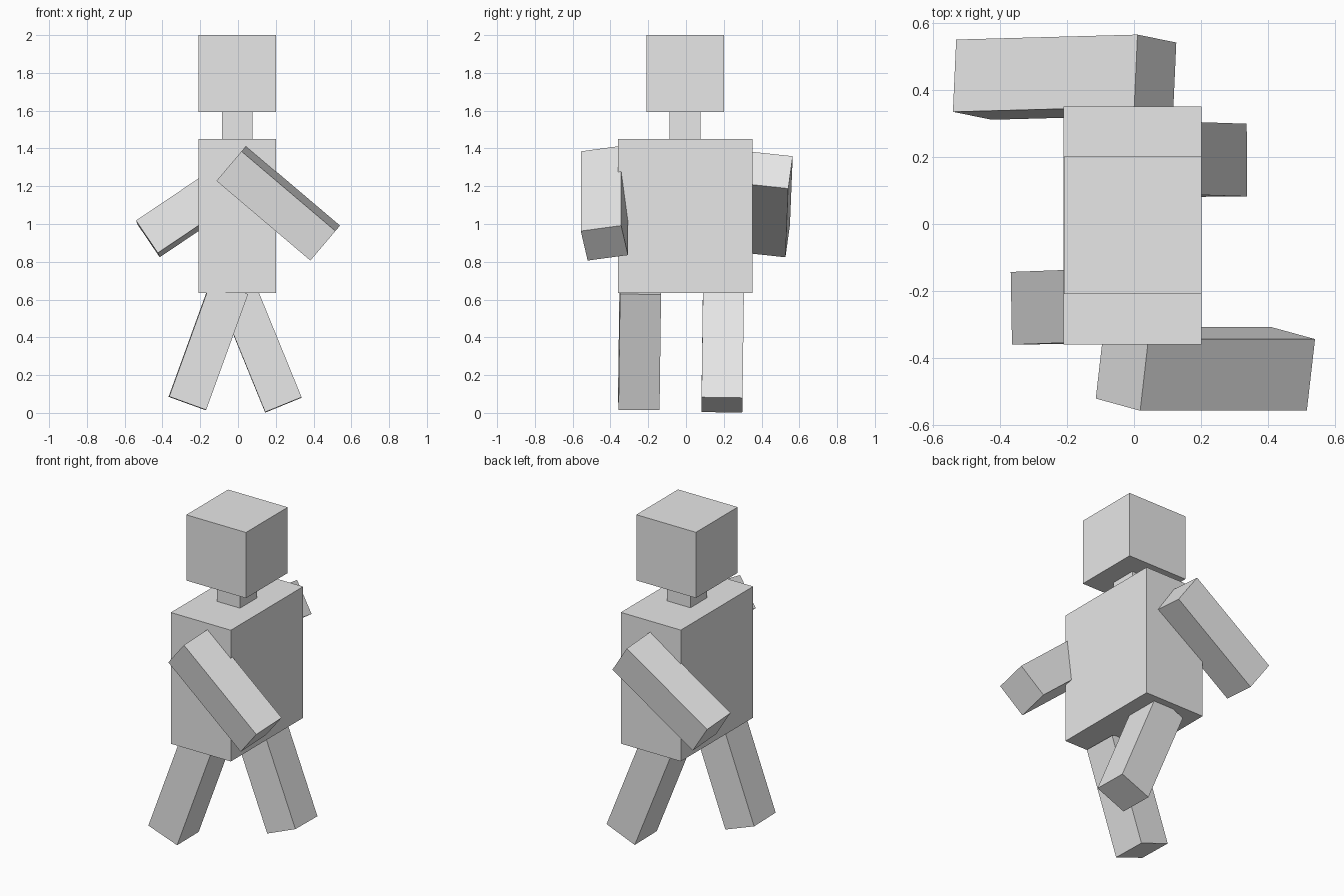
import bpy
from mathutils import Matrix, Vector

cube = bpy.data.objects.get("Cube")
if cube:
    bpy.data.objects.remove(cube, do_unlink=True)

# One plain grey for the whole figure
grey = bpy.data.materials.new("plain_grey")
grey.use_nodes = True
colour = (0.8, 0.8, 0.8, 1)
grey.diffuse_color = colour
grey.node_tree.nodes["Principled BSDF"].inputs["Base Color"].default_value = colour


def block(name, centre, size, along=(0, 0, 1), depth=(0, 1, 0)):
    """Box whose local z follows 'along' and local y stays close to 'depth'."""
    z = Vector(along).normalized()
    x = Vector(depth).cross(z).normalized()
    y = z.cross(x)
    turn = Matrix((x, y, z)).transposed().to_4x4()
    bpy.ops.mesh.primitive_cube_add(size=1)
    ob = bpy.context.object
    ob.name = name
    ob.data.materials.append(grey)
    ob.matrix_world = Matrix.Translation(centre) @ turn @ Matrix.Diagonal((*size, 1))
    return ob


# Head, neck and body
block("head", (-0.004, -0.004, 1.796), (0.41, 0.41, 0.408))
block("neck", (-0.004, -0.006, 1.52), (0.16, 0.165, 0.16))
block("torso", (-0.004, -0.004, 1.043), (0.412, 0.71, 0.815))

# Arms swung across the front and back of the body
limb = (0.208, 0.217, 0.652)
block("front_arm", (0.213, -0.432, 1.11), limb, (-0.495, 0, 0.42), (0.023, 0.213, 0.03))
block("back_arm", (-0.207, 0.438, 1.103), limb, (0.55, 0.015, 0.37), (0.01, 0.215, -0.023))

# Legs in mid stride
block("front_leg", (-0.157, -0.246, 0.357), limb, (0.22, 0.008, 0.607), (-0.004, 0.217, -0.002))
block("back_leg", (0.117, 0.194, 0.344), limb, (-0.245, 0.008, 0.6), (0, 0.217, -0.004))
